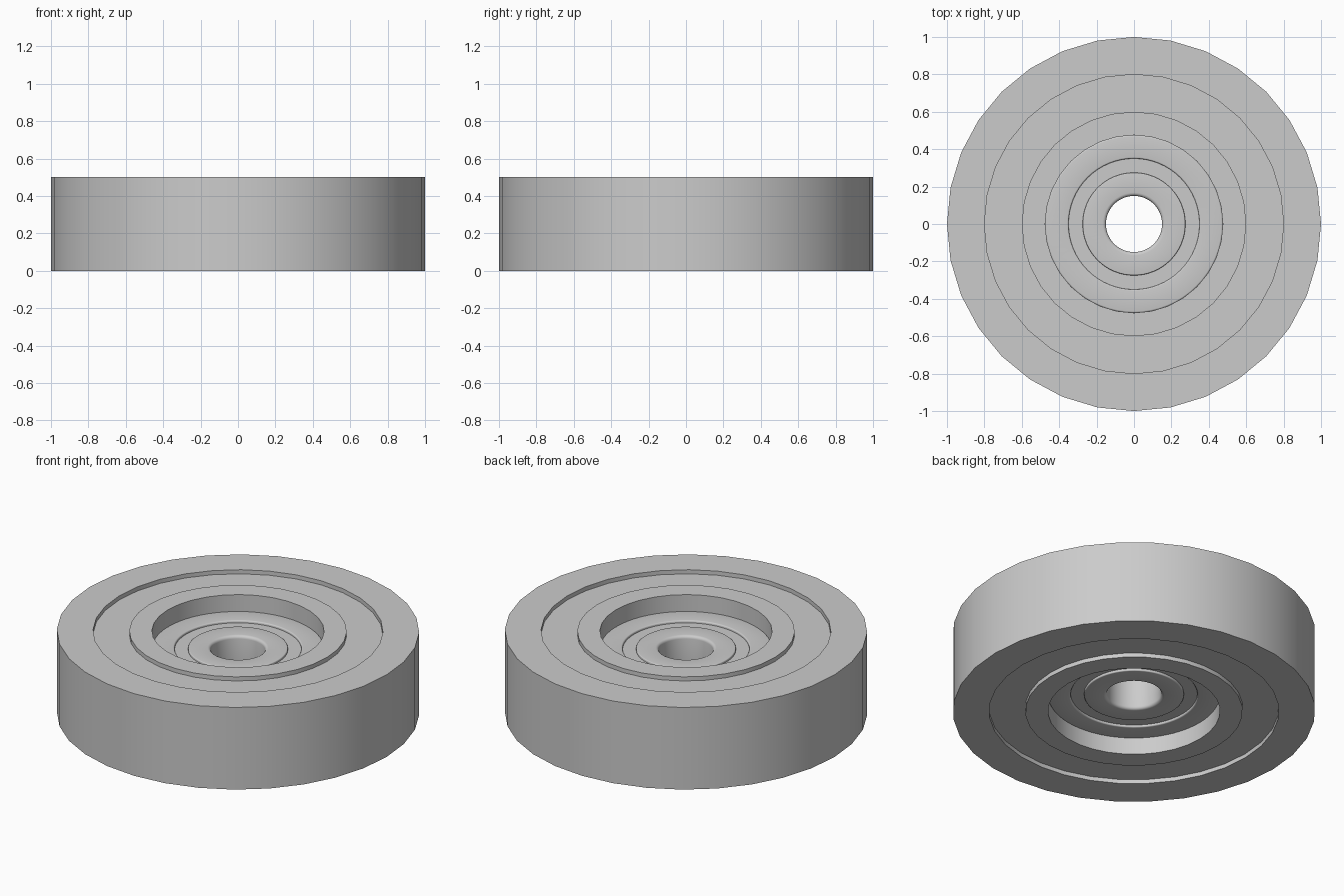
import bpy
import bmesh
from math import cos, sin, tau, radians

cube = bpy.data.objects.get("Cube")
if cube:
    bpy.data.objects.remove(cube, do_unlink=True)

MID = 0.25  # the wheel is symmetric about this height

grey = bpy.data.materials.new("light_grey")
grey.use_nodes = True
grey.diffuse_color = (0.6, 0.6, 0.6, 1)
grey.node_tree.nodes["Principled BSDF"].inputs["Base Color"].default_value = (0.6, 0.6, 0.6, 1)


def lathe(name, upper, sides):
    """Spin a closed ring from its upper half profile (radius, z), mirrored below MID."""
    profile = upper + [(r, 2 * MID - z) for r, z in reversed(upper)]
    bm = bmesh.new()
    rings = []
    for i in range(sides):
        a = tau * i / sides
        rings.append([bm.verts.new((r * cos(a), r * sin(a), z)) for r, z in profile])
    n = len(profile)
    for i in range(sides):
        here, there = rings[i], rings[(i + 1) % sides]
        for j in range(n):
            k = (j + 1) % n
            bm.faces.new((here[j], there[j], there[k], here[k]))
    bmesh.ops.recalc_face_normals(bm, faces=bm.faces)
    mesh = bpy.data.meshes.new(name)
    bm.to_mesh(mesh)
    bm.free()
    mesh.materials.append(grey)
    obj = bpy.data.objects.new(name, mesh)
    bpy.context.collection.objects.link(obj)
    bpy.ops.object.select_all(action="DESELECT")
    obj.select_set(True)
    bpy.context.view_layer.objects.active = obj
    bpy.ops.object.shade_smooth_by_angle(angle=radians(30))
    return obj


def fillet(r, z, size, side, steps=4):
    """Rounded top edge at radius r; side is +1 for an outer edge, -1 for an inner one."""
    arc = [tau / 4 * i / steps for i in range(steps + 1)]
    pts = [(r - side * size * (1 - cos(a)), z - size * (1 - sin(a))) for a in arc]
    return pts if side > 0 else pts[::-1]


# Wheel body with a shallow ring recess on each face
lathe("wheel_body", [(1.0, 0.5), (0.8, 0.5), (0.8, 0.475), (0.6, 0.475),
                     (0.6, 0.5), (0.475, 0.5)], 32)

# Bearing: outer race, recessed shield and inner race
TOP = 0.4
lathe("bearing_outer_race", fillet(0.475, TOP, 0.008, 1) + fillet(0.35, TOP, 0.008, -1), 64)
lathe("bearing_shield", [(0.352, 0.386), (0.27, 0.386)], 64)
lathe("bearing_inner_race", fillet(0.275, TOP, 0.006, 1) + fillet(0.15, TOP, 0.018, -1), 64)
